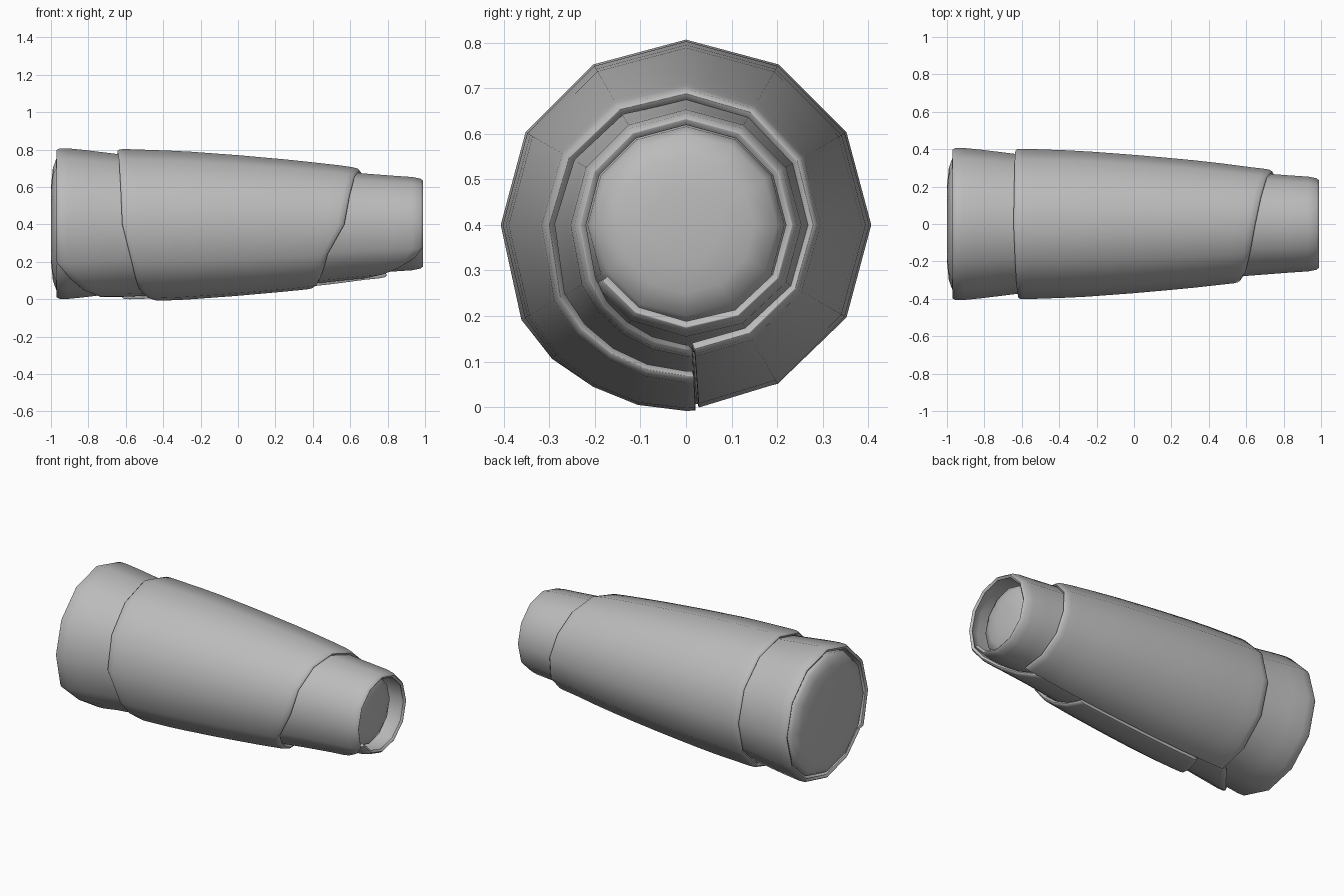
import bpy, math

old = bpy.data.objects.get("Cube")
if old:
    bpy.data.objects.remove(old, do_unlink=True)

AXIS_Z = 0.4
GREY = (0.5, 0.5, 0.5, 1)
mat = bpy.data.materials.new("plain grey")
mat.use_nodes = True
mat.diffuse_color = GREY
bsdf = next(n for n in mat.node_tree.nodes if n.type == 'BSDF_PRINCIPLED')
bsdf.inputs["Base Color"].default_value = GREY


def lerp(knots, t):
    """Piecewise linear value from (position, value) pairs."""
    if t <= knots[0][0]:
        return knots[0][1]
    for (a, va), (b, vb) in zip(knots, knots[1:]):
        if t <= b:
            return va + (vb - va) * (t - a) / (b - a)
    return knots[-1][1]


def point(x, r, deg):
    """Angle starts at the bottom and turns through the back."""
    a = math.radians(deg)
    return (x, r * math.sin(a), AXIS_Z - r * math.cos(a))


def add_object(name, verts, faces):
    me = bpy.data.meshes.new(name)
    me.from_pydata(verts, [], faces)
    me.materials.append(mat)
    ob = bpy.data.objects.new(name, me)
    bpy.context.collection.objects.link(ob)
    return ob


def smooth(ob, angle):
    bpy.ops.object.select_all(action='DESELECT')
    ob.select_set(True)
    bpy.context.view_layer.objects.active = ob
    bpy.ops.object.shade_smooth_by_angle(angle=math.radians(angle))


STEPS = [0, 0.008, 0.03, 0.08] + [i / 10 for i in range(2, 9)] + [0.92, 0.97, 0.992, 1]
DROP = [(0, 0.012), (0.008, 0.003), (0.03, 0), (0.97, 0), (0.992, 0.003), (1, 0.012)]


def sleeve(name, angles, radius, lift, low, high, thickness):
    """Rolled sheet: radius runs along x, lift and the two ends vary with angle."""
    verts, faces = [], []
    n = len(STEPS)
    for deg in angles:
        lo, hi = lerp(low, deg), lerp(high, deg)
        for s in STEPS:
            x = lo + (hi - lo) * s
            verts.append(point(x, lerp(radius, x) + lerp(lift, deg) - lerp(DROP, s), deg))
    for i in range(len(angles) - 1):
        for j in range(n - 1):
            a = i * n + j
            faces.append((a, a + 1, a + n + 1, a + n))
    ob = add_object(name, verts, faces)
    # the sheet must face outwards before it is thickened
    p = ob.data.polygons[len(faces) // 2]
    c = p.center
    if p.normal.y * c.y + p.normal.z * (c.z - AXIS_Z) < 0:
        ob.data.flip_normals()
    mod = ob.modifiers.new("thickness", 'SOLIDIFY')
    mod.thickness = thickness
    mod.offset = -1
    bev = ob.modifiers.new("soft_rim", 'BEVEL')
    bev.width = 0.005
    bev.segments = 2
    bev.limit_method = 'ANGLE'
    bev.angle_limit = math.radians(60)
    smooth(ob, 50)
    return ob


# Inner wrap, long rolled sheet with a rounded free corner at each end
inner_radius = [(-0.97, 0.41), (-0.9, 0.406), (-0.75, 0.39), (-0.63, 0.37), (-0.4, 0.36),
                (0, 0.338), (0.4, 0.3), (0.65, 0.272), (0.95, 0.252), (0.99, 0.245)]
sleeve("inner_wrap", [-56] + list(range(-30, 301, 30)) + [315, 330, 345, 360, 363],
       inner_radius,
       [(-56, -0.014), (0, -0.008), (60, 0), (270, 0), (310, 0.014), (363, 0.018)],
       [(300, -0.97), (330, -0.83), (363, -0.65)],
       [(300, 0.99), (320, 0.93), (340, 0.81), (363, 0.7)], 0.018)

# Outer wrap, shorter sheet whose narrow end runs round in a slant
outer_radius = [(-0.64, 0.404), (-0.3, 0.392), (0, 0.37), (0.3, 0.343),
                (0.55, 0.315), (0.65, 0.3), (0.8, 0.285)]
sleeve("outer_wrap", [4] + list(range(30, 301, 30)) + [315, 330, 345, 360, 363],
       outer_radius,
       [(0, 0), (270, 0), (310, 0.01), (363, 0.012)],
       [(0, -0.62), (90, -0.635), (180, -0.645), (270, -0.62), (300, -0.57),
        (330, -0.53), (363, -0.44)],
       [(0, 0.8), (90, 0.74), (180, 0.65), (270, 0.57), (300, 0.48), (363, 0.4)], 0.02)

# Core, tapered solid with domed ends
profile = [(-1, 0.2), (-0.99, 0.3), (-0.972, 0.35), (-0.95, 0.368), (-0.6, 0.335),
           (0, 0.3), (0.6, 0.24), (0.87, 0.216), (0.9, 0.2), (0.92, 0.15), (0.93, 0.08)]
SIDES = 12
verts = [point(x, r, 360 * k / SIDES) for x, r in profile for k in range(SIDES)]
faces = []
for i in range(len(profile) - 1):
    for k in range(SIDES):
        a, b = i * SIDES + k, i * SIDES + (k + 1) % SIDES
        faces.append((a, a + SIDES, b + SIDES, b))
last = (len(profile) - 1) * SIDES
faces.append(tuple(range(SIDES)))
faces.append(tuple(reversed(range(last, last + SIDES))))
core = add_object("core", verts, faces)
p = core.data.polygons[0]
if p.normal.x > 0:
    core.data.flip_normals()
smooth(core, 60)
